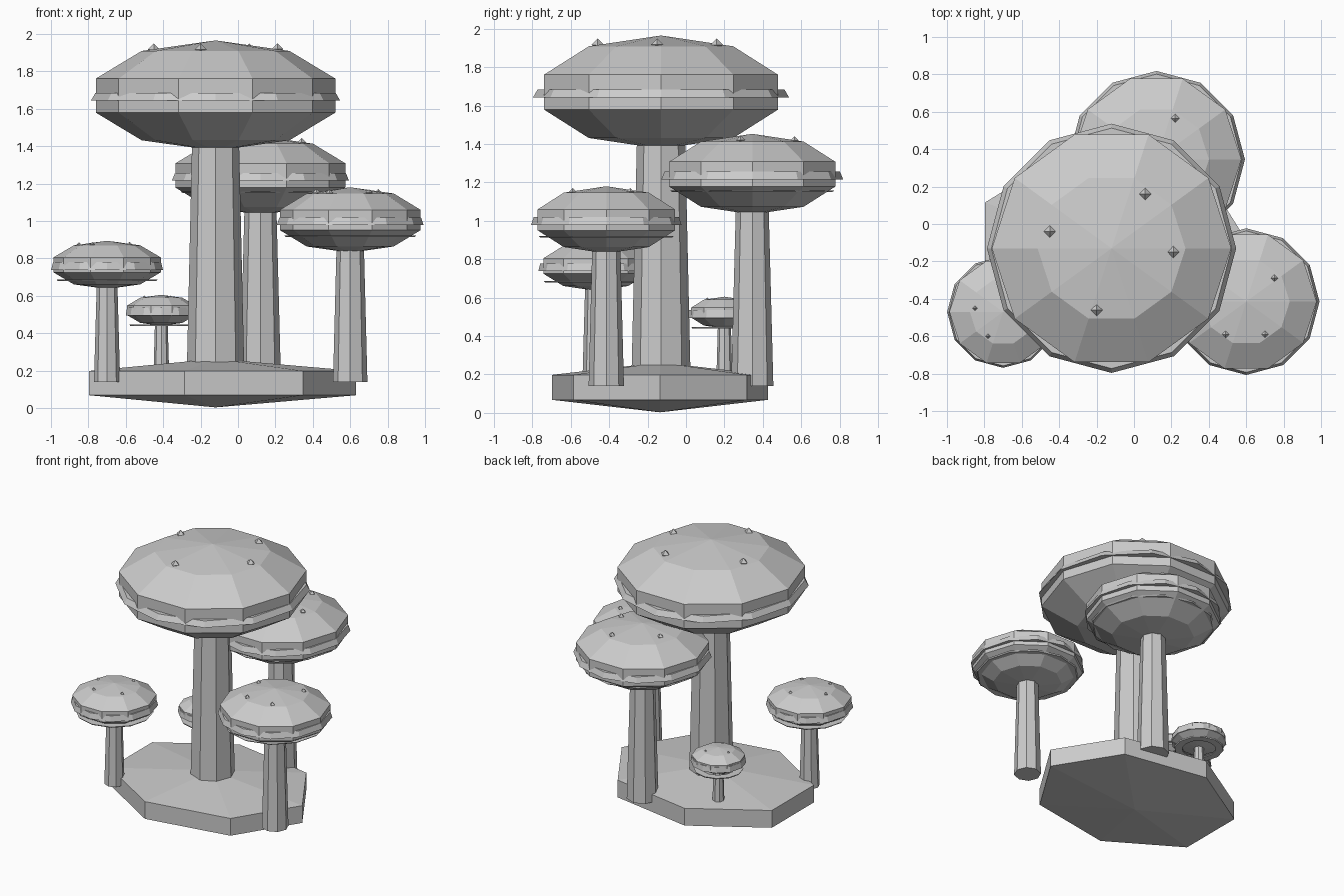
import bpy, bmesh, math
from mathutils import Matrix

cube = bpy.data.objects.get("Cube")
if cube:
    bpy.data.objects.remove(cube, do_unlink=True)

grey = bpy.data.materials.new("pale_grey")
grey.use_nodes = True
GREY = (0.6, 0.6, 0.6, 1)
grey.diffuse_color = GREY
grey.node_tree.nodes["Principled BSDF"].inputs["Base Color"].default_value = GREY


def finish(name, bm):
    bmesh.ops.recalc_face_normals(bm, faces=bm.faces)
    mesh = bpy.data.meshes.new(name)
    bm.to_mesh(mesh)
    bm.free()
    mesh.materials.append(grey)
    obj = bpy.data.objects.new(name, mesh)
    bpy.context.collection.objects.link(obj)
    return obj


def lathe(name, centre, profile, sides, y_scale=1.0, closed=False):
    """Revolve (radius, z) points around a vertical axis; radius 0 makes a tip."""
    bm = bmesh.new()
    rings = []
    for r, z in profile:
        count = sides if r > 0 else 1
        rings.append([bm.verts.new((centre[0] + r * math.cos(math.tau * i / sides),
                                    centre[1] + r * y_scale * math.sin(math.tau * i / sides), z))
                      for i in range(count)])
    pairs = list(zip(rings, rings[1:]))
    if closed:
        pairs.append((rings[-1], rings[0]))
    for a, b in pairs:
        for i in range(sides):
            j = (i + 1) % sides
            quad = [a[i % len(a)], a[j % len(a)], b[j % len(b)], b[i % len(b)]]
            bm.faces.new(list(dict.fromkeys(quad)))
    return finish(name, bm)


def ball_profile(radius, mid, half, rings):
    """Profile of a squashed low-poly ball, bottom to top."""
    pts = []
    for k in range(rings + 1):
        a = math.pi * k / rings
        r = 0 if k in (0, rings) else radius * math.sin(a)
        pts.append((r, mid - half * math.cos(a)))
    return pts


def mushroom(name, centre, radius, mid, half, foot, neck, spot_size, spots):
    # stem
    lathe(name + "_stem", centre, [(0, 0.14), (foot, 0.14), (neck, mid - half * 0.75),
                                   (0, mid - half * 0.75)], 8)
    # cap
    lathe(name + "_cap", centre, ball_profile(radius, mid, half, 5), 10)
    # flared rim around the cap
    lathe(name + "_rim", centre, [(0, mid - 0.027), (radius * 0.99, mid - 0.027),
                                  (radius * 0.955, mid + 0.014), (0, mid + 0.014)], 12)
    # thin gill ring below the rim
    gill = mid - 0.075 - radius * 0.04
    lathe(name + "_gills", centre, [(radius * 0.6, gill), (radius * 0.87, gill),
                                    (radius * 0.89, gill + 0.008), (radius * 0.6, gill + 0.008)],
          12, closed=True)
    # little pointed spots on the crown
    bm = bmesh.new()
    for x, y in spots:
        slope = 0.191 * math.hypot(x, y) / (0.588 * radius)
        place = Matrix.Translation((centre[0] + x, centre[1] + y, mid + half * (1 - slope)))
        for sign in (0, math.pi):
            bmesh.ops.create_cone(bm, segments=4, radius1=spot_size, radius2=0, depth=spot_size,
                                  matrix=place @ Matrix.Rotation(sign, 4, 'X')
                                  @ Matrix.Translation((0, 0, spot_size / 2)))
    bmesh.ops.remove_doubles(bm, verts=bm.verts, dist=0.001)
    finish(name + "_spots", bm)


# rocky ground slab
lathe("ground_base", (-0.12, -0.135), ball_profile(0.866, 0.133, 0.13, 3), 7, y_scale=0.77)

mushroom("tall_mushroom", (-0.12, -0.13), 0.673, 1.67, 0.295, 0.155, 0.125, 0.032,
         [(-0.33, 0.09), (0.18, 0.29), (0.33, -0.02), (-0.08, -0.33)])
mushroom("back_mushroom", (0.12, 0.345), 0.478, 1.243, 0.21, 0.11, 0.085, 0.023,
         [(0.1, 0.22), (-0.19, 0.06), (0.22, -0.06)])
mushroom("left_mushroom", (0.6, -0.415), 0.396, 1.005, 0.175, 0.092, 0.073, 0.019,
         [(0.15, 0.125), (0.1, -0.175), (-0.11, -0.175), (-0.18, 0.06)])
mushroom("right_mushroom", (-0.7, -0.47), 0.302, 0.765, 0.129, 0.07, 0.055, 0.014,
         [(-0.15, 0.02), (-0.08, -0.13), (0.12, -0.08), (0.06, 0.14)])
mushroom("small_mushroom", (-0.41, 0.2), 0.192, 0.522, 0.083, 0.043, 0.034, 0.009,
         [(0.05, 0.08), (-0.09, 0.01), (0.03, -0.09)])
